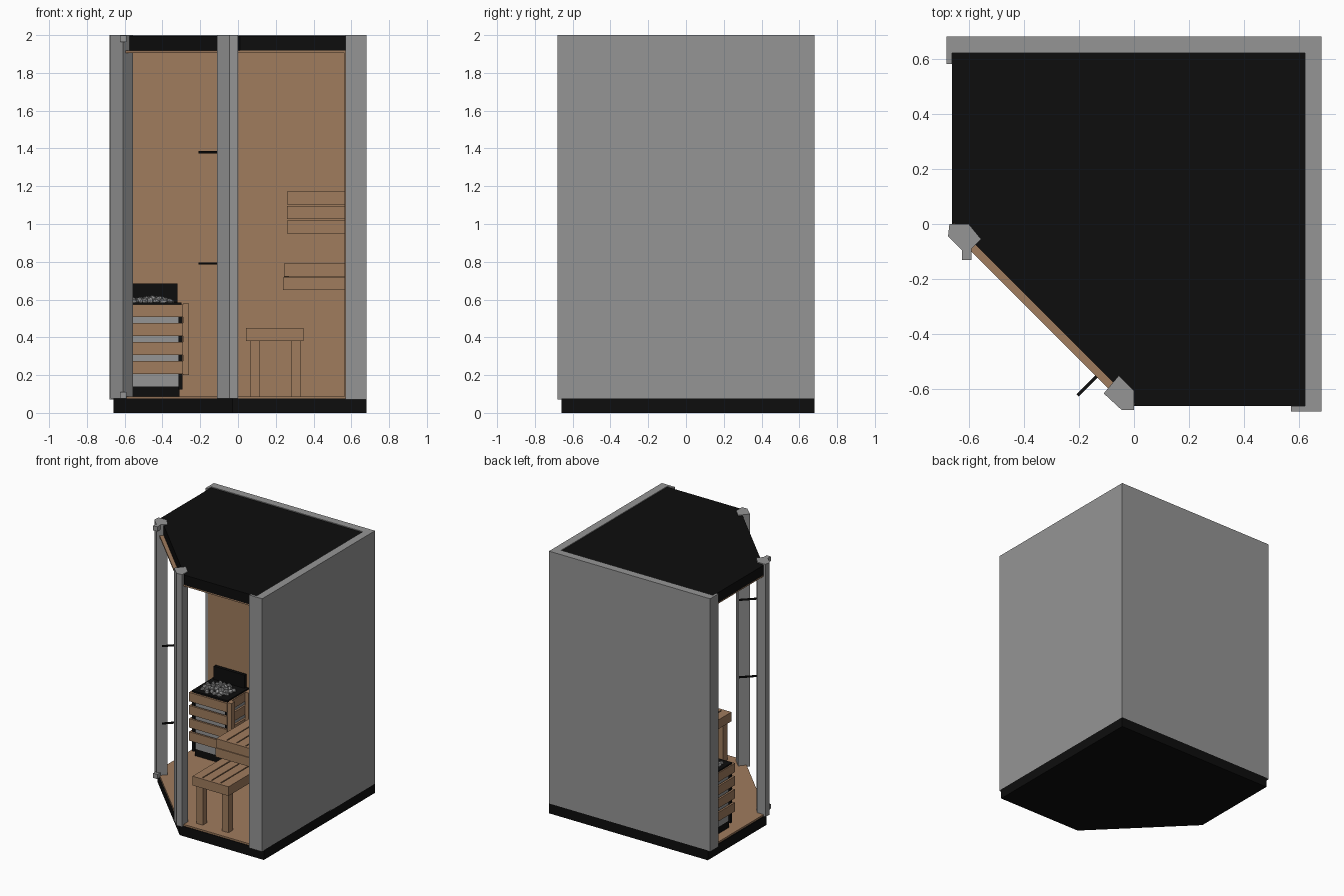
import bpy, bmesh, math, random
from mathutils import Matrix, Vector

random.seed(4)
old = bpy.data.objects.get("Cube")
if old:
    bpy.data.objects.remove(old, do_unlink=True)


def material(name, rgb):
    m = bpy.data.materials.new(name)
    m.use_nodes = True
    m.diffuse_color = (*rgb, 1)
    bsdf = m.node_tree.nodes["Principled BSDF"]
    bsdf.inputs["Base Color"].default_value = (*rgb, 1)
    bsdf.inputs["Roughness"].default_value = 0.7
    return m


GREY = material("panel grey", (0.30, 0.30, 0.30))
WOOD = material("warm wood", (0.35, 0.20, 0.11))
BLACK = material("matt black", (0.004, 0.004, 0.004))


def finish(name, bm, mat):
    bmesh.ops.recalc_face_normals(bm, faces=bm.faces)
    mesh = bpy.data.meshes.new(name)
    bm.to_mesh(mesh)
    bm.free()
    mesh.materials.append(mat)
    obj = bpy.data.objects.new(name, mesh)
    bpy.context.collection.objects.link(obj)
    return obj


def boxes(name, mat, *spans):
    """One object made of boxes, each given as x, y and z ranges."""
    bm = bmesh.new()
    for ranges in spans:
        size = [b - a for a, b in ranges]
        mid = [(a + b) / 2 for a, b in ranges]
        bmesh.ops.create_cube(bm, size=1, matrix=Matrix.Translation(mid) @ Matrix.Diagonal((*size, 1)))
    return finish(name, bm, mat)


def prism(name, mat, outline, z0, z1):
    bm = bmesh.new()
    face = bm.faces.new([bm.verts.new((x, y, z0)) for x, y in outline])
    top = bmesh.ops.extrude_face_region(bm, geom=[face])["geom"]
    bmesh.ops.translate(bm, vec=(0, 0, z1 - z0), verts=[v for v in top if isinstance(v, bmesh.types.BMVert)])
    return finish(name, bm, mat)


def cabin(low, high, cut):
    """Square with one corner cut off along x + y = cut."""
    return [(low, high), (low, cut - low), (cut - low, low), (high, low), (high, high)]


# Floor and roof
E, I = 0.68, 0.62
prism("base", BLACK, cabin(-0.66, E, -0.69), 0, 0.075)
prism("floor", WOOD, cabin(-0.655, I, -0.69), 0.075, 0.088)
prism("ceiling", WOOD, cabin(-0.655, I, -0.69), 1.905, 1.918)
prism("roof", BLACK, cabin(-0.66, I, -0.65), 1.918, 1.994)

# Solid walls with end returns, lined in wood
WALL = (0.07, 2.0)
boxes("back_wall", GREY, ((-E, E), (I, E), WALL), ((-E, -0.66), (0.58, I), WALL))
boxes("left_wall", GREY, ((I, E), (-E, I), WALL), ((0.57, I), (-E, -0.66), WALL))
LINING = (0.088, 1.905)
boxes("back_lining", WOOD, ((-0.66, I), (0.58, I), LINING))
boxes("left_lining", WOOD, ((0.565, I), (-0.66, 0.58), LINING))

# Door posts on the cut corner
prism("right_door_post", GREY, [(-0.67, 0), (-0.6, 0), (-0.555, -0.055), (-0.61, -0.11),
                                (-0.675, -0.045)], 0.075, 2.0)
prism("left_door_post", GREY, [(-0.055, -0.55), (0, -0.605), (0, -0.675), (-0.045, -0.675),
                               (-0.11, -0.615)], 0.075, 2.0)
boxes("door_hinges", GREY, *[((-0.625, -0.59), (-0.13, -0.09), (z, z + 0.035)) for z in (0.075, 1.964)])

# Door handle pins, square to the cut corner
bm = bmesh.new()
for z in (0.79, 1.38):
    turn = Matrix.Rotation(math.radians(45), 4, "Z")
    bmesh.ops.create_cube(bm, size=1, matrix=Matrix.Translation((-0.148, -0.565, z)) @ turn
                          @ Matrix.Diagonal((0.16, 0.011, 0.011, 1)))
finish("door_handle_pins", bm, BLACK)


# Benches: lengthwise slats, side rails and legs
def slats(x0, x1, y0, y1, z0, z1, count):
    step = (x1 - x0) / count
    return [((x0 + i * step, x0 + (i + 1) * step - 0.008 * (i < count - 1)), (y0, y1), (z0, z1))
            for i in range(count)]


FRONT, BACK = -0.61, 0.58
boxes("upper_bench", WOOD, *slats(0.243, 0.565, FRONT + 0.02, BACK, 0.755, 0.79, 4),
      ((0.243, 0.565), (FRONT, FRONT + 0.02), (0.722, 0.79)),
      ((0.243, 0.27), (FRONT + 0.02, BACK), (0.72, 0.755)),
      ((0.237, 0.565), (FRONT, FRONT + 0.03), (0.65, 0.718)),
      ((0.237, 0.265), (FRONT + 0.03, BACK), (0.65, 0.718)))
boxes("lower_bench", WOOD, *slats(0.043, 0.347, FRONT + 0.02, 0.5, 0.42, 0.45, 4),
      ((0.043, 0.347), (FRONT, FRONT + 0.02), (0.38, 0.45)),
      *[((x, x + 0.02), (FRONT + 0.02, 0.5), (0.38, 0.42)) for x in (0.043, 0.327)])
boxes("lower_bench_legs", WOOD, *[((x, x + 0.053), (y, y + 0.053), (0.088, 0.42))
                                  for x in (0.063, 0.28) for y in (FRONT + 0.02, 0.43)])
boxes("back_rest", WOOD, *[((0.26, 0.565), (0.55, 0.58), (z, z + 0.068)) for z in (0.95, 1.027, 1.103)])

# Heater: body, black feet and corners, wooden guard, stone tray
X0, X1, Y0, Y1 = -0.61, -0.29, 0.28, 0.56
boxes("heater_body", GREY, ((X0 + 0.03, X1 - 0.02), (Y0 + 0.03, Y1 - 0.02), (0.14, 0.57)))
boxes("heater_foot", BLACK, ((X0 + 0.03, X1 - 0.02), (Y0 + 0.03, Y1 - 0.02), (0.088, 0.14)))
boxes("heater_corners", BLACK, *[((x, x + 0.02), (y, y + 0.02), (0.125, 0.575))
                                 for x in (X0 + 0.015, X1 - 0.025) for y in (Y0 + 0.015, Y1 - 0.03)])
guard = []
for i in range(4):
    z = (0.207 + i * 0.1, 0.275 + i * 0.1)
    guard += [((X0, X1), (Y0, Y0 + 0.015), z)]
    guard += [((x, x + 0.015), (Y0 + 0.015, Y1), z) for x in (X0, X1 - 0.015)]
boxes("heater_guard", WOOD, *guard)
boxes("heater_guard_uprights", WOOD, *[((X1, X1 + 0.03), (y, y + 0.045), (0.2, 0.578)) for y in (Y0 + 0.01, Y1 - 0.06)])
boxes("stone_tray", BLACK, ((X0 + 0.01, X1 - 0.01), (Y0 + 0.02, Y1), (0.57, 0.585)),
      ((X0 + 0.03, X1 - 0.03), (Y1 - 0.025, Y1), (0.585, 0.685)))

# Heap of stones
bm = bmesh.new()
for i in range(34):
    angle, r = i * 2.4, 0.017 * math.sqrt(i)
    spot = Vector((-0.455 + 1.2 * r * math.cos(angle), 0.415 + r * math.sin(angle), 0.607 - 0.2 * r))
    size = [random.uniform(0.014, 0.024) for _ in range(3)]
    bmesh.ops.create_icosphere(bm, subdivisions=1, radius=1, matrix=Matrix.Translation(spot)
                               @ Matrix.Rotation(angle, 4, "X") @ Matrix.Diagonal((*size, 1)))
finish("stones", bm, GREY)
